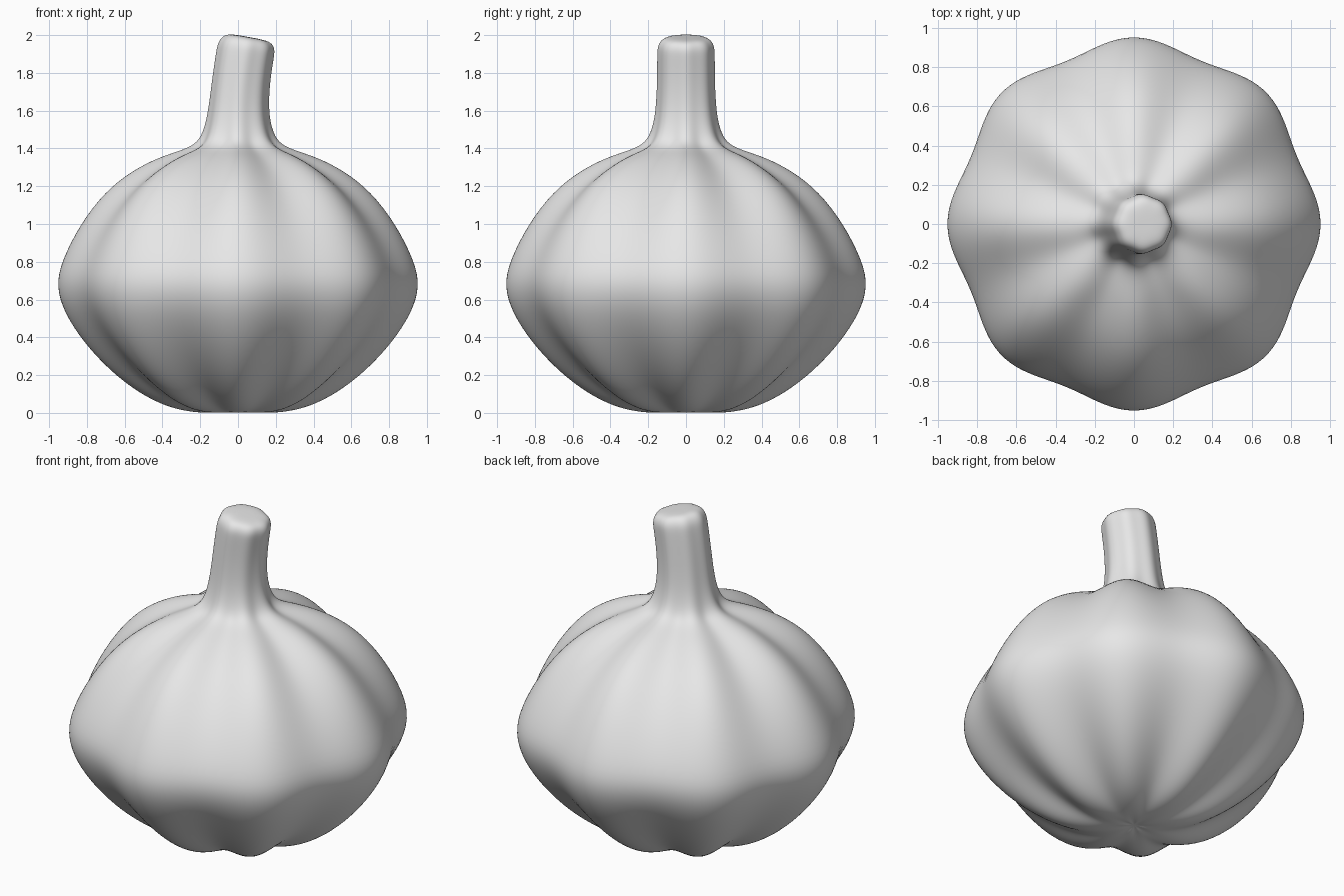
import bpy
import bmesh
from math import cos, sin, tau

cube = bpy.data.objects.get("Cube")
if cube:
    bpy.data.objects.remove(cube)

LOBES = 8
SEGMENTS = 64

# Bulb and stem profile: crest radius, height, groove depth
BULB = [
    (0.10, 0.0, 0.28), (0.23, 0.0, 0.27), (0.38, 0.03, 0.24),
    (0.53, 0.105, 0.19), (0.68, 0.22, 0.14), (0.82, 0.37, 0.10),
    (0.925, 0.53, 0.07), (0.967, 0.67, 0.058), (0.94, 0.80, 0.058),
    (0.84, 1.0, 0.08), (0.71, 1.17, 0.12), (0.57, 1.28, 0.165),
    (0.42, 1.355, 0.20), (0.29, 1.393, 0.18), (0.215, 1.43, 0.10),
    (0.18, 1.50, 0.06),
]
STEM = [
    (0.16, 1.60, 0.045), (0.153, 1.75, 0.04), (0.153, 1.90, 0.04),
    (0.15, 1.945, 0.04), (0.125, 1.985, 0.03), (0.06, 1.99, 0.02),
]


def bend(x, y, z):
    """Lean the stem to one side and slope its cut end."""
    t = max(0.0, (z - 1.5) / 0.5)
    return (x + 0.058 * t * t, y, z - 0.19 * x * t * t)


bm = bmesh.new()
rings = []
for radius, z, depth in BULB + STEM:
    ring = []
    for i in range(SEGMENTS):
        a = tau * i / SEGMENTS
        r = radius * (1 - depth * (1 - cos(LOBES * a)) / 2)
        ring.append(bm.verts.new(bend(r * cos(a), r * sin(a), z)))
    rings.append(ring)

# Walls between the rings
for low, high in zip(rings, rings[1:]):
    for i in range(SEGMENTS):
        j = (i + 1) % SEGMENTS
        bm.faces.new((low[i], low[j], high[j], high[i]))

# Closed base and cut end of the stem
base = bm.verts.new((0, 0, 0.015))
tip = bm.verts.new(bend(0, 0, 1.99))
for i in range(SEGMENTS):
    j = (i + 1) % SEGMENTS
    bm.faces.new((base, rings[0][j], rings[0][i]))
    bm.faces.new((tip, rings[-1][i], rings[-1][j]))

for face in bm.faces:
    face.smooth = True
mesh = bpy.data.meshes.new("lobed_bulb")
bm.to_mesh(mesh)
bm.free()

bulb = bpy.data.objects.new("lobed_bulb_with_stem", mesh)
bpy.context.collection.objects.link(bulb)
subdivision = bulb.modifiers.new("smooth_surface", "SUBSURF")
subdivision.levels = subdivision.render_levels = 2

# Single pale skin colour
skin = bpy.data.materials.new("pale_grey")
skin.use_nodes = True
skin.diffuse_color = (0.8, 0.8, 0.8, 1)
skin.node_tree.nodes["Principled BSDF"].inputs["Base Color"].default_value = (0.8, 0.8, 0.8, 1)
mesh.materials.append(skin)
